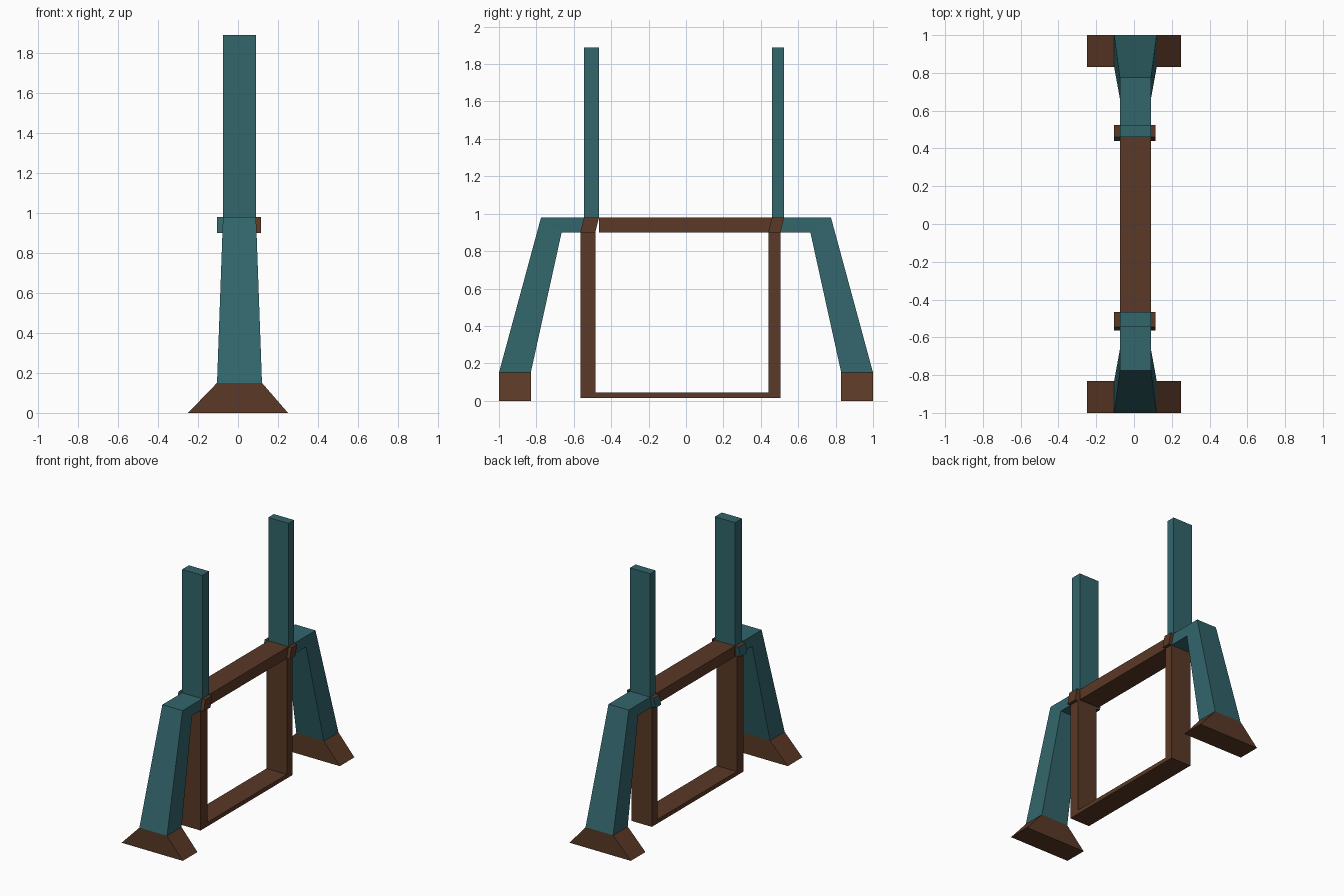
import bpy, bmesh

if "Cube" in bpy.data.objects:
    bpy.data.objects.remove(bpy.data.objects["Cube"])

CX = 0.0075   # centre line of the narrow parts
W = 0.0825    # half width of beams and posts


def material(name, rgb):
    m = bpy.data.materials.new(name)
    m.diffuse_color = (*rgb, 1)
    m.use_nodes = True
    m.node_tree.nodes["Principled BSDF"].inputs["Base Color"].default_value = m.diffuse_color
    return m


teal = material("dark teal", (0.032, 0.132, 0.148))
brown = material("dark brown", (0.103, 0.040, 0.019))


def loft(name, rings, mats, rule=None):
    """Skin through rings; each ring is (x0, x1, (y, z), (y, z))."""
    bm = bmesh.new()
    loops = []
    for x0, x1, a, b in rings:
        loops.append([bm.verts.new(p) for p in
                      ((x0, *a), (x1, *a), (x1, *b), (x0, *b))])
    for r, s in zip(loops, loops[1:]):
        for i in range(4):
            j = (i + 1) % 4
            bm.faces.new((r[i], r[j], s[j], s[i]))
    bm.faces.new(loops[0])
    bm.faces.new(loops[-1])
    bmesh.ops.recalc_face_normals(bm, faces=bm.faces[:])
    if rule:
        for f in bm.faces:
            f.material_index = rule(f)
    me = bpy.data.meshes.new(name)
    bm.to_mesh(me)
    bm.free()
    for m in mats:
        me.materials.append(m)
    ob = bpy.data.objects.new(name, me)
    bpy.context.collection.objects.link(ob)
    return ob


def box(name, y0, y1, z0, z1, mat):
    x0, x1 = CX - W, CX + W
    return loft(name, [(x0, x1, (y0, z0), (y1, z0)),
                       (x0, x1, (y0, z1), (y1, z1))], [mat])


# Hanging frame and top beam
box("top_beam", -0.465, 0.46, 0.90, 0.98, brown)
box("bottom_rail", -0.485, 0.44, 0.015, 0.045, brown)
box("front_frame_post", -0.565, -0.485, 0.015, 0.90, brown)
box("back_frame_post", 0.44, 0.505, 0.015, 0.90, brown)

# Tall uprights above the beam
box("front_upright", -0.545, -0.465, 0.98, 1.89, teal)
box("back_upright", 0.46, 0.525, 0.98, 1.89, teal)

# Slanted joint blocks; the left end is painted teal on its sides
for side, y0, y1 in (("front", -0.565, -0.485), ("back", 0.44, 0.505)):
    for end, x0, x1 in (("left", -0.105, CX - W), ("right", CX - W, 0.115)):
        loft(f"{side}_{end}_joint",
             [(x0, x1, (y0, 0.90), (y1, 0.90)),
              (x0, x1, (y0 + 0.02, 0.98), (y1 + 0.02, 0.98))],
             [brown, teal],
             lambda f, e=end: int(e == "left" and abs(f.normal.z) < 0.6))

# Bent legs and flared feet at both ends
for side, s, top, low in (("front", -1, 0.545, 0.565), ("back", 1, 0.525, 0.505)):
    loft(f"{side}_leg",
         [(CX - W, CX + W, (s * top, 0.98), (s * low, 0.90)),
          (CX - W, CX + W, (s * 0.775, 0.98), (s * 0.665, 0.90)),
          (-0.105, 0.12, (s * 1.0, 0.15), (s * 0.83, 0.15))], [teal])
    loft(f"{side}_foot",
         [(-0.25, 0.25, (s * 1.0, 0), (s * 0.83, 0)),
          (-0.105, 0.12, (s * 1.0, 0.15), (s * 0.83, 0.15))], [brown])
